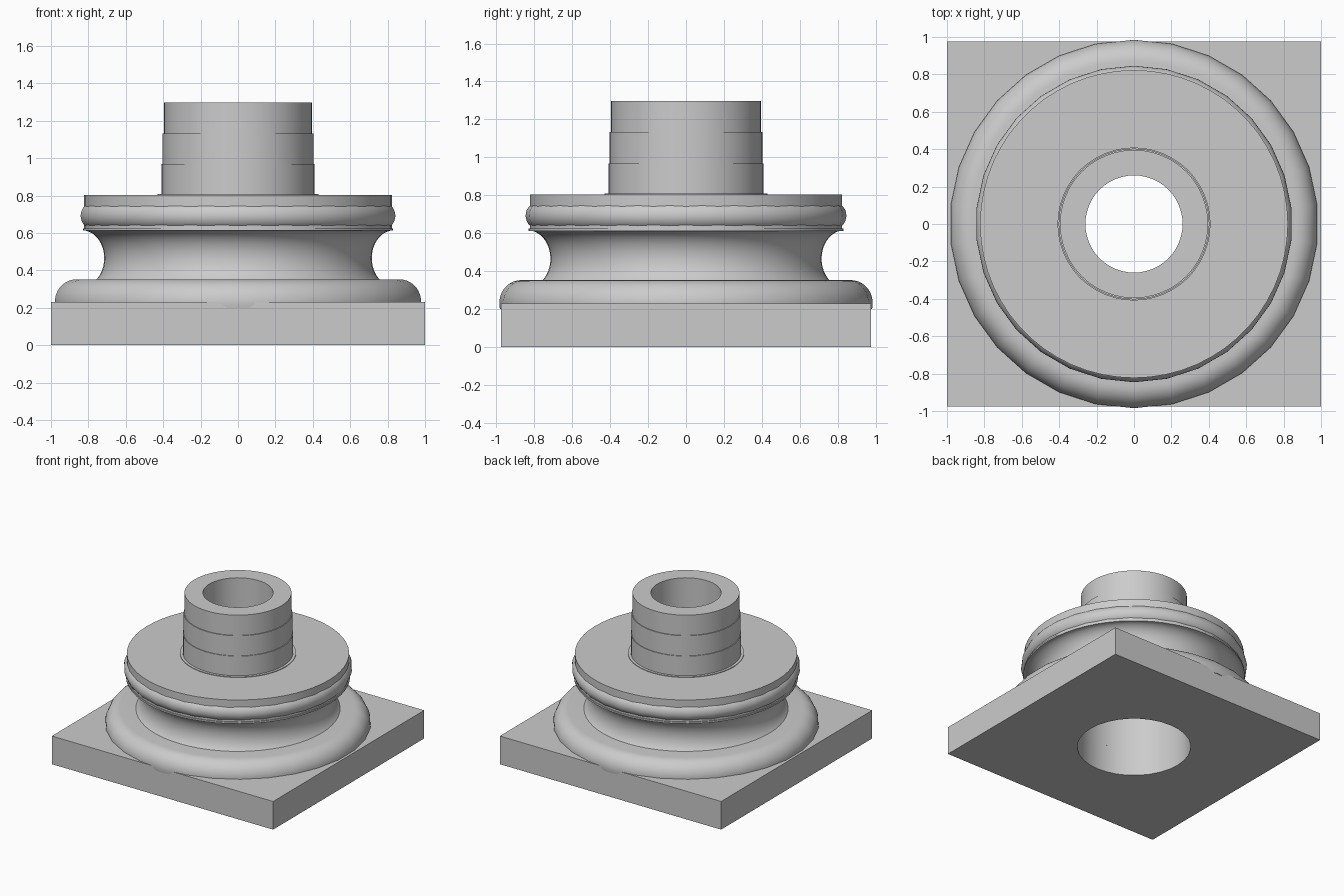
import bpy, bmesh, math

if "Cube" in bpy.data.objects:
    bpy.data.objects.remove(bpy.data.objects["Cube"], do_unlink=True)

stone = bpy.data.materials.new("grey stone")
stone.use_nodes = True
stone.diffuse_color = (0.6, 0.6, 0.6, 1)
bsdf = next(n for n in stone.node_tree.nodes if n.type == 'BSDF_PRINCIPLED')
bsdf.inputs["Base Color"].default_value = stone.diffuse_color

BORE, PIPE_BORE = 0.425, 0.26


def finish(name, bm, smooth=True):
    bmesh.ops.recalc_face_normals(bm, faces=bm.faces)
    mesh = bpy.data.meshes.new(name)
    bm.to_mesh(mesh)
    bm.free()
    obj = bpy.data.objects.new(name, mesh)
    bpy.context.collection.objects.link(obj)
    mesh.materials.append(stone)
    if smooth:
        bpy.ops.object.select_all(action='DESELECT')
        obj.select_set(True)
        bpy.context.view_layer.objects.active = obj
        bpy.ops.object.shade_smooth_by_angle(angle=math.radians(35))
    return obj


def ring(bm, r, z, sides):
    turn = 2 * math.pi / sides
    return [bm.verts.new((r * math.sin(i * turn), r * math.cos(i * turn), z))
            for i in range(sides)]


def lathe(name, profile, sides):
    """Revolve a closed (radius, height) outline around z."""
    bm = bmesh.new()
    rings = [ring(bm, r, z, sides) for r, z in profile]
    for a, b in zip(rings, rings[1:] + rings[:1]):
        for i in range(sides):
            j = (i + 1) % sides
            bm.faces.new((a[i], a[j], b[j], b[i]))
    return finish(name, bm)


def arc(r, z, rx, rz, start, end, steps=10):
    angles = [math.radians(start + (end - start) * i / steps) for i in range(steps + 1)]
    return [(r + rx * math.cos(a), z + rz * math.sin(a)) for a in angles]


# Square plinth with a round hole
bm = bmesh.new()
corners = [bm.verts.new((x, y, 0)) for x, y in
           ((-1, -0.975), (1, -0.975), (1, 0.975), (-1, 0.975))]
for loop in (corners, ring(bm, BORE, 0, 32)):
    for a, b in zip(loop, loop[1:] + loop[:1]):
        bm.edges.new((a, b))
bmesh.ops.triangle_fill(bm, edges=bm.edges[:], use_beauty=True, normal=(0, 0, 1))
grown = bmesh.ops.extrude_face_region(bm, geom=bm.faces[:], use_keep_orig=True)
top = [g for g in grown["geom"] if isinstance(g, bmesh.types.BMVert)]
bmesh.ops.translate(bm, verts=top, vec=(0, 0, 0.23))
finish("plinth", bm)

# Mouldings, from the bottom up
lathe("lower_torus",
      [(0.6, 0.2)] + arc(0.87, 0.23, 0.115, 0.122, -15, 90) + [(0.6, 0.352)], 30)
lathe("scotia",
      [(BORE, 0.23), (0.7, 0.23), (0.755, 0.34)]
      + arc(0.835, 0.465, 0.12, 0.15, 235, 100, 14)
      + [(0.83, 0.612), (0.83, 0.625), (BORE, 0.625)], 60)
lathe("upper_torus",
      [(0.6, 0.618)] + arc(0.773, 0.692, 0.073, 0.074, -90, 90, 14) + [(0.6, 0.766)], 30)
lathe("top_fillet",
      [(BORE, 0.62), (0.823, 0.62), (0.823, 0.803), (BORE, 0.803)], 60)

# Stepped hollow shaft
lathe("shaft_collar",
      [(PIPE_BORE, 0.795), (0.43, 0.795), (0.43, 0.808), (PIPE_BORE, 0.808)], 48)
lathe("shaft",
      [(PIPE_BORE, 0.8), (0.409, 0.8), (0.409, 0.968), (0.403, 0.968),
       (0.403, 1.132), (0.396, 1.132), (0.396, 1.297), (PIPE_BORE, 1.297)], 48)
